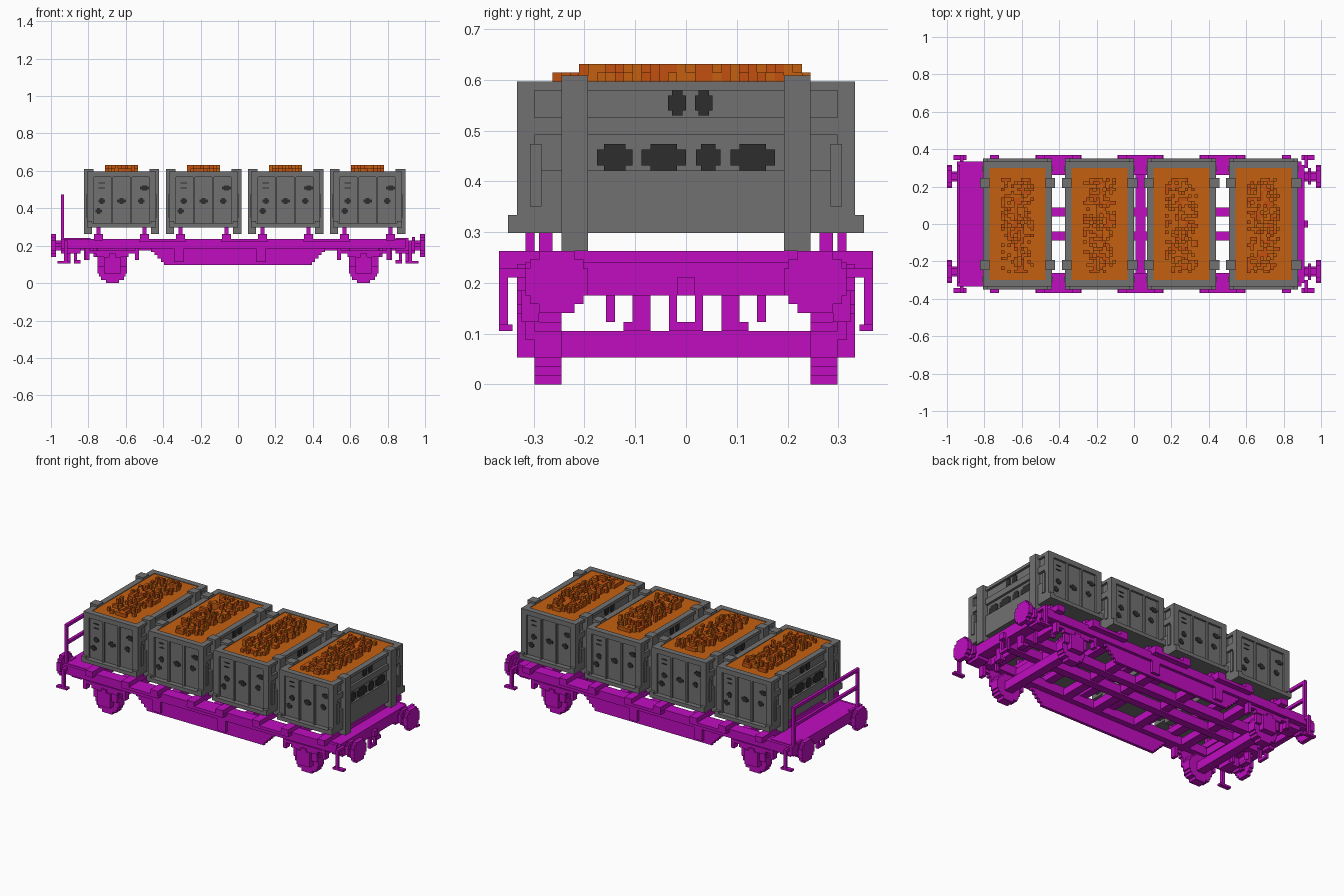
import bpy, bmesh, math, random
from mathutils import Matrix, Vector

cube = bpy.data.objects.get("Cube")
if cube:
    bpy.data.objects.remove(cube)

random.seed(7)
UNIT = 2 / 114  # one block of the model


def material(name, r, g, b):
    mat = bpy.data.materials.new(name)
    mat.use_nodes = True
    mat.diffuse_color = (r, g, b, 1)
    mat.node_tree.nodes["Principled BSDF"].inputs["Base Color"].default_value = (r, g, b, 1)
    return mat


MAGENTA = material("magenta_paint", .53, .004, .53)
GREY = material("grey_steel", .165, .165, .165)
DARK = material("dark_marks", .027, .027, .027)
ORANGE = material("orange_ore", .55, .117, .005)
RUST = material("rust_ore", .54, .08, .005)


class Part:
    """Collects blocks, measured in units, into one object."""

    def __init__(self, name, *mats):
        self.name, self.mats, self.bm = name, mats, bmesh.new()

    def box(self, xs, ys, zs, slot=0):
        lo, hi = Vector((min(xs), min(ys), min(zs))), Vector((max(xs), max(ys), max(zs)))
        mat = Matrix.Translation((lo + hi) / 2) @ Matrix.Diagonal((*(hi - lo), 1))
        made = bmesh.ops.create_cube(self.bm, size=1, matrix=mat)
        for vert in made["verts"]:
            for face in vert.link_faces:
                face.material_index = slot

    def wide(self, xs, half, zs):
        self.box(xs, (-half, half), zs)

    def pair(self, xs, ys, zs, slot=0):
        for side in (-1, 1):
            self.box(xs, [side * y for y in ys], zs, slot)

    def four(self, xs, ys, zs, slot=0):
        for end in (-1, 1):
            self.pair([end * x for x in xs], ys, zs, slot)

    def disc(self, axis, span, across, height, radius):
        """Stepped round plate, facing along the axis."""
        rows = round(radius * 2)
        for i in range(rows):
            low = i - radius
            half = max(1, round(math.sqrt(radius ** 2 - (low + .5) ** 2) * 2) / 2)
            flat = (across - half, across + half)
            zs = (height + low, height + low + 1)
            if axis == "x":
                self.box(span, flat, zs)
            else:
                self.box(flat, span, zs)

    def finish(self, at=0):
        self.bm.transform(Matrix.Scale(UNIT, 4) @ Matrix.Translation((at, 0, 0)))
        mesh = bpy.data.meshes.new(self.name)
        self.bm.to_mesh(mesh)
        self.bm.free()
        for mat in self.mats:
            mesh.materials.append(mat)
        obj = bpy.data.objects.new(self.name, mesh)
        bpy.context.collection.objects.link(obj)


CENTRES = [-35.5 + 25 * i for i in range(4)]

# Underframe: side and centre sills, cross members, end decks
frame = Part("underframe", MAGENTA)
frame.pair((-54, 51), (15, 19), (10.5, 13.5))
frame.pair((-52, 50), (2.3, 5), (10, 13))
for x in (-43, -33, -14, 2, 14, 33, 43):
    frame.wide((x - 1.5, x + 1.5), 18, (10.5, 13))
frame.wide((-54, -45), 18, (12, 13.7))
frame.wide((-54, -52), 18, (10, 13.7))
frame.wide((48, 52), 18, (10, 13.7))
frame.finish()

# Stepped belly plates and hanging brackets
belly = Part("belly_plates", MAGENTA)
for i in range(5):
    belly.pair((i - 26.5, 26.5 - i), (17, 18), (9.5 - i, 10.5 - i))
for x in (-18, 7):
    belly.pair((x - 1.5, x + 1.5), (17, 19), (6.5, 11))
belly.finish()

# Container supports: bolsters, pins and the side bars joining them
supports = Part("container_supports", MAGENTA)
for c in CENTRES:
    for x in (c - 7, c + 7):
        supports.wide((x - 1.4, x + 1.4), 21, (13, 15))
        supports.pair((x - .6, x + .6), (15, 16.5), (15, 17))
for c in CENTRES[:-1]:
    supports.pair((c + 5.5, c + 19.5), (18, 21), (12.5, 13.5))
supports.finish()

# Wheelsets with axle boxes, leaf springs and hangers
for name, at in (("front_wheelset", -38.3), ("rear_wheelset", 38.3)):
    wheels = Part(name, MAGENTA)
    wheels.wide((-1.5, 1.5), 14, (3, 6))
    for side in (-1, 1):
        wheels.disc("y", (side * 14, side * 17), 0, 4.5, 4.5)
    wheels.pair((-4.5, 4.5), (17, 18), (5, 10.5))
    wheels.pair((-2.5, 2.5), (17, 19), (3, 8))
    wheels.pair((-1, 1), (18, 19), (3.5, 9))
    wheels.pair((-5, 5), (17, 18.5), (8, 9))
    wheels.pair((-7, 7), (17, 18.5), (9, 10))
    for x in (-7.5, 7.5):
        wheels.pair((x - .6, x + .6), (16.5, 18.5), (7, 10.5))
    wheels.finish(at)

# Buffers, steps, couplings and hoses at both ends
for name, end in (("left_end", 1), ("right_end", -1)):
    def along(a, b):
        return end * a, end * b

    buffers = Part(name + "_buffers", MAGENTA)
    for y in (-14.5, 14.5):
        buffers.disc("x", along(55.5, 57), y, 11.5, 3.5)
        buffers.disc("x", along(53, 54), y, 11.5, 2.5)
        buffers.disc("x", along(50, 55.5), y, 11.5, 1.5)
    buffers.pair(along(48, 52), (12, 17), (9, 12))
    buffers.finish()

    steps = Part(name + "_steps", MAGENTA)
    steps.pair(along(52, 53), (17, 21), (12, 13))
    steps.pair(along(52, 53), (20, 21), (6, 13))
    steps.pair(along(51, 55), (19.5, 21), (6, 6.7))
    steps.finish()

    coupling = Part(name + "_coupling", MAGENTA)
    coupling.wide(along(50, 53), 1, (10, 12))
    coupling.pair(along(51, 52), (1, 1.9), (6, 11))
    coupling.wide(along(51, 52), 1.9, (6, 7))
    coupling.pair(along(49, 50), (4, 6), (6, 12))
    coupling.pair(along(48, 50), (4, 7), (6, 7))
    coupling.pair(along(46, 47), (8, 9), (7, 12))
    coupling.pair(along(43, 44), (13, 14), (8, 11))
    coupling.finish()

# End railing
rail = Part("end_railing", MAGENTA)
rail.pair((-54, -53), (17, 18), (13, 27))
for z in (20, 26):
    rail.wide((-54, -53), 18, (z, z + 1))
rail.finish()

for number, c in enumerate(CENTRES, 1):
    # Container shell: floor, walls, rim, posts and door frames
    shell = Part(f"container_{number}", GREY)
    shell.wide((-10.5, 10.5), 19, (17, 18))
    shell.pair((-10, 10), (17, 18.3), (17, 34))
    shell.pair((-10.5, 10.5), (17, 19), (32.3, 34))
    shell.pair((-10.5, 10.5), (18, 20), (17, 18.3))
    shell.four((8.4, 10.5), (17, 19), (17, 34))
    shell.four((2.6, 3.2), (18, 19), (18, 33))
    shell.four((8.5, 11.5), (11, 14), (33, 34.7))
    shell.four((9, 11.5), (11, 14), (15, 34))
    shell.four((9, 10.5), (19, 20), (17, 19))
    for end in (-1, 1):
        shell.wide((end * 8.5, end * 9.7), 19, (17, 34))
        shell.wide((end * 8.5, end * 10.5), 19, (33, 34))
        shell.wide((end * 9, end * 10.5), 18, (28, 30))
        shell.wide((end * 9, end * 10.5), 19, (17, 24))
        shell.pair((end * 9, end * 10.5), (17, 19), (17, 34))
        shell.pair((end * 10, end * 10.8), (16.2, 17.5), (20, 27))
    shell.finish(c)

    # Dark marks: thin stepped plates on doors and ends
    marks = Part(f"container_marks_{number}", DARK)
    for side in (-1, 1):
        face = (side * 18.2, side * 18.5)
        for x, z, w, h in ((-7, 29, 1.4, .8), (-6, 25, 1, .9), (0, 25, 1.3, .9),
                           (6, 25, 1, .9), (7, 22, 1, .9), (6, 29, 1, .2), (6, 30.5, 1, .2)):
            marks.box((side * (x - w), side * (x + w)), face, (z - h / 2, z + h / 2))
            marks.box((side * (x - w / 2), side * (x + w / 2)), face, (z - h, z + h))
        face = (side * 9.6, side * 9.95)
        for y, z, w, h in ((-8, 25.5, 2, 1.5), (-2.5, 25.5, 2.5, 1.5), (2.5, 25.5, 1.4, 1.5),
                           (7.5, 25.5, 2.5, 1.5), (-1, 31.6, 1, 1.4), (2, 31.6, 1, 1.4)):
            marks.box(face, (side * (y - w), side * (y + w)), (z - h * .6, z + h * .6))
            marks.box(face, (side * (y - w * .6), side * (y + w * .6)), (z - h, z + h))
    marks.finish(c)

    # Ore load with a scatter of blocky lumps on top
    load = Part(f"ore_load_{number}", ORANGE, RUST)
    load.box((-8.6, 8.6), (-17, 17), (18, 33.8))
    for x in range(-5, 5):
        for y in range(-15, 14):
            chance = .85 - .09 * abs(x + .5) - .015 * abs(y)
            if random.random() < chance:
                height = 36 if random.random() < .35 and abs(y) < 13 else 35
                load.box((x, x + 1), (y, y + 1), (33.5, height), int(random.random() < .55))
    load.finish(c)
